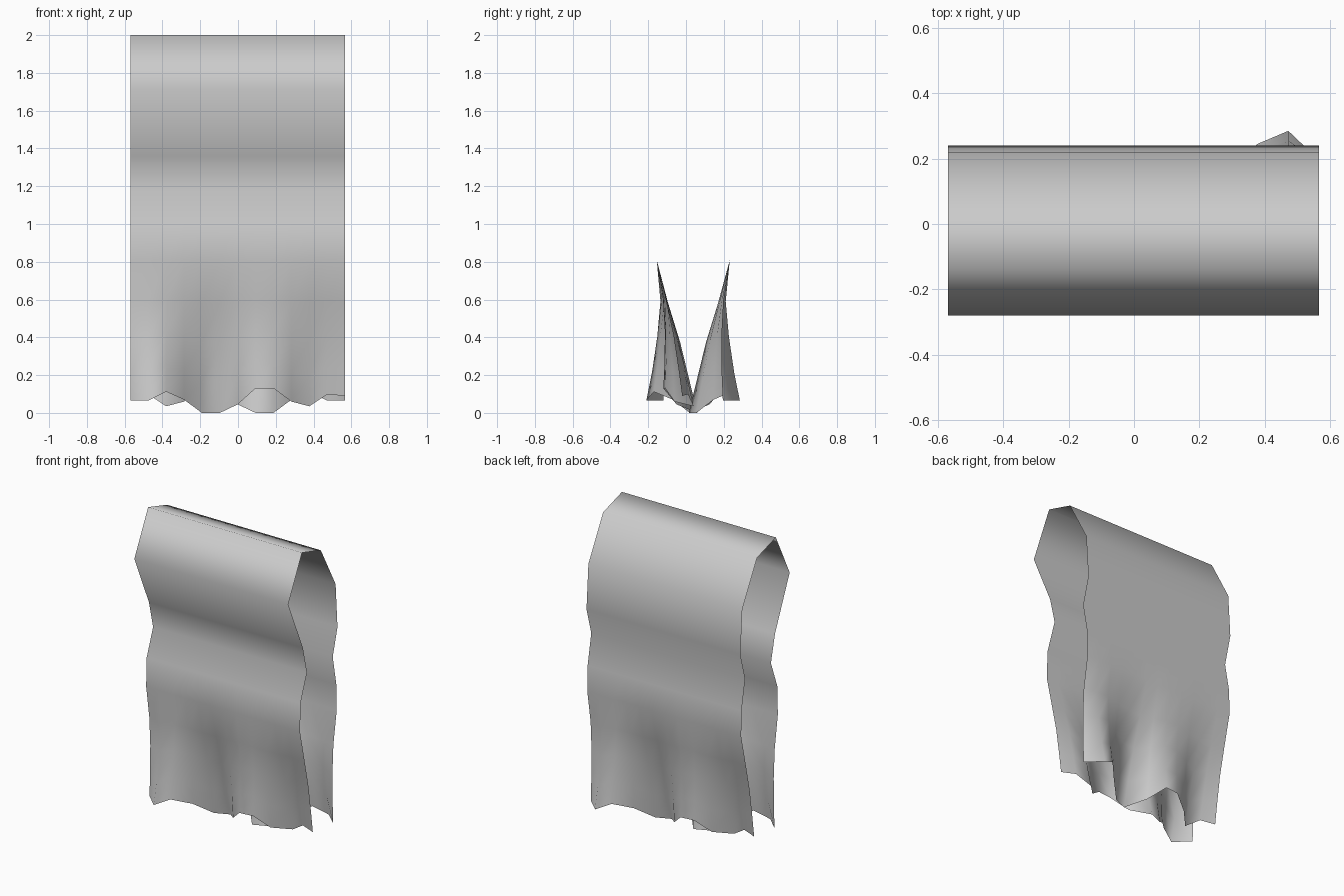
import bpy, bmesh

if "Cube" in bpy.data.objects:
    bpy.data.objects.remove(bpy.data.objects["Cube"])

COLS = 13
XS = [-0.57 + 1.137 * i / (COLS - 1) for i in range(COLS)]

# Straight cross-section (y, z) over the top, from front fold start to back fold start
PROFILE = [(-0.155, 0.81), (-0.15, 1.0), (-0.082, 1.18), (-0.125, 1.36), (-0.28, 1.71),
           (-0.134, 2.0), (0.064, 1.94), (0.22, 1.655), (0.24, 1.36), (0.19, 1.18),
           (0.228, 0.98), (0.232, 0.81)]

# Wavy front hem (y, z) for every column; the back hem is the same one turned round
HEM = [(-0.12, 0.065), (-0.21, 0.065), (-0.17, 0.112), (-0.07, 0.07), (0.02, 0.0),
       (0.06, 0.0), (-0.05, 0.045), (-0.12, 0.13), (-0.11, 0.13), (-0.06, 0.06),
       (0.04, 0.035), (0.01, 0.098), (-0.02, 0.09)]

# Fold rows: height, resting y, how much of the hem wave shows
FOLDS = [(0.59, -0.122, 0.15), (0.4, -0.105, 0.45), (0.21, -0.095, 0.74), (0.06, 0.0, 1.0)]


def front_row(z, base, w):
    return [(base * (1 - w) + y * w, z + (hz - 0.06) * w) for y, hz in HEM]


def turned(row):
    return [(0.075 - y, z) for y, z in reversed(row)]


# Stack the rows: front hem up, over the top, down to the back hem
front = [front_row(*f) for f in FOLDS]
rows = front[::-1] + [[p] * COLS for p in PROFILE] + [turned(r) for r in front]

# Draped cloth sheet
bm = bmesh.new()
grid = [[bm.verts.new((x, y, z)) for x, (y, z) in zip(XS, row)] for row in rows]
for a, b in zip(grid, grid[1:]):
    for i in range(COLS - 1):
        bm.faces.new((a[i], a[i + 1], b[i + 1], b[i])).smooth = True
mesh = bpy.data.meshes.new("draped_cloth")
bm.to_mesh(mesh)
bm.free()
cloth = bpy.data.objects.new("draped_cloth", mesh)
bpy.context.collection.objects.link(cloth)
